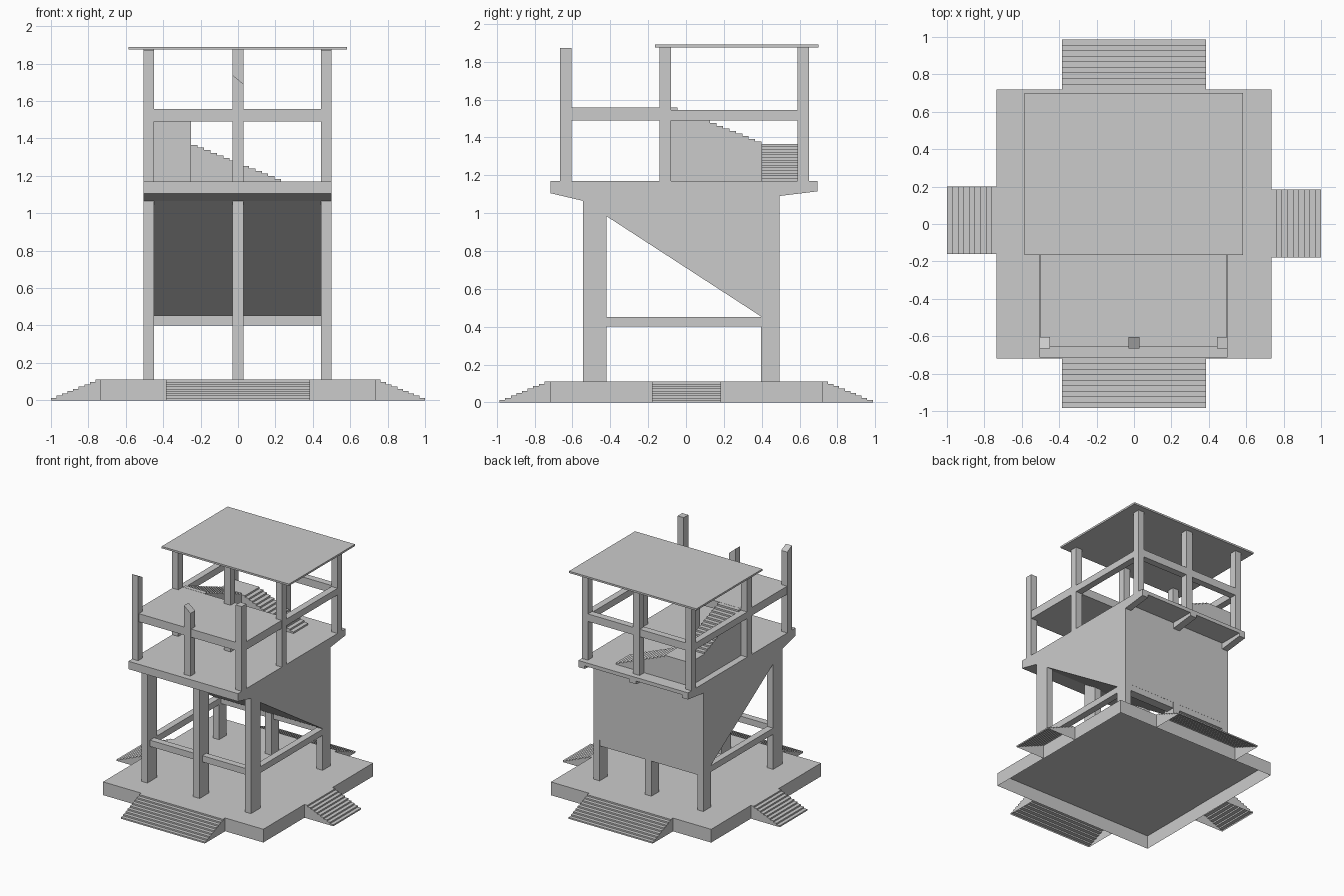
import bpy
import bmesh
from mathutils import Vector

cube = bpy.data.objects.get("Cube")
if cube:
    bpy.data.objects.remove(cube, do_unlink=True)

concrete = bpy.data.materials.new("concrete_grey")
concrete.use_nodes = True
GREY = (0.6, 0.6, 0.6, 1)
concrete.diffuse_color = GREY
concrete.node_tree.nodes["Principled BSDF"].inputs["Base Color"].default_value = GREY


def prism(name, profile, origin, along, width, open_bottom=False):
    """Extrude an (along, z) profile sideways, centred on the origin."""
    along = Vector(along)
    side = Vector((0, 0, 1)).cross(along) * width
    bm = bmesh.new()
    verts = [bm.verts.new(Vector(origin) + along * u + Vector((0, 0, z)) - side / 2)
             for u, z in profile]
    face = bm.faces.new(verts)
    grown = bmesh.ops.extrude_face_region(bm, geom=[face])["geom"]
    bmesh.ops.translate(bm, vec=side,
                        verts=[g for g in grown if isinstance(g, bmesh.types.BMVert)])
    bmesh.ops.recalc_face_normals(bm, faces=bm.faces[:])
    if open_bottom:
        under = [f for f in bm.faces if f.normal.z < -0.9]
        bmesh.ops.delete(bm, geom=under, context="FACES")
    mesh = bpy.data.meshes.new(name)
    bm.to_mesh(mesh)
    bm.free()
    mesh.materials.append(concrete)
    obj = bpy.data.objects.new(name, mesh)
    bpy.context.collection.objects.link(obj)
    return obj


def box(name, x, y, z, open_bottom=False):
    """Box from (min, max) ranges."""
    profile = [(x[0], z[0]), (x[1], z[0]), (x[1], z[1]), (x[0], z[1])]
    return prism(name, profile, (0, (y[0] + y[1]) / 2, 0), (1, 0, 0),
                 y[1] - y[0], open_bottom)


def stairs(name, start, along, run, base, low, high, width, steps, open_bottom=False):
    """Steps climbing in the given direction from low to high."""
    profile = [(0, base)]
    for i in range(steps):
        z = low + (high - low) * (i + 1) / steps
        profile += [(run * i / steps, z), (run * (i + 1) / steps, z)]
    profile.append((run, base))
    return prism(name, profile, start, along, width, open_bottom)


# Plinth, open underneath, with a flight of steps on each side
TOP = 0.11
box("plinth", (-0.735, 0.735), (-0.718, 0.72), (0, TOP), True)
for name, start, along, width in (
        ("front_steps", (0, -0.985, 0), (0, 1, 0), 0.77),
        ("back_steps", (0, 0.987, 0), (0, -1, 0), 0.77),
        ("right_steps", (-1, 0.02, 0), (1, 0, 0), 0.36),
        ("left_steps", (1, 0.003, 0), (-1, 0, 0), 0.365)):
    stairs(name, start, along, 0.267, 0, 0, TOP, width, 9, True)

# Columns, posts and deck brackets on three lines
DECK = 1.17
LINES = {"right": (-0.505, -0.45), "middle": (-0.03, 0.03), "left": (0.445, 0.5)}
for side, x in LINES.items():
    box(side + "_front_column", x, (-0.545, -0.42), (TOP, 1.08))
    box(side + "_back_column", x, (0.395, 0.495), (TOP, 0.46))
    box(side + "_centre_post", x, (-0.14, -0.08), (DECK, 1.876))
    box(side + "_back_post", x, (0.59, 0.65), (DECK, 1.876))
    prism(side + "_bracket", [(0.49, 1.09), (0.695, 1.115), (0.695, 1.15), (0.49, 1.15)],
          ((x[0] + x[1]) / 2, 0, 0), (0, 1, 0), x[1] - x[0])

# Deck and sloping body beneath it
body = [(-0.715, DECK), (0.695, DECK), (0.695, 1.14), (0.495, 1.14), (0.495, 0.45),
        (0.395, 0.455), (-0.545, 1.065), (-0.715, 1.105)]
prism("deck_and_body", body, (-0.0025, 0, 0), (0, 1, 0), 1.005)

# Lower tie beams
for side in ("right", "left"):
    box(side + "_tie_beam", LINES[side], (-0.43, 0.4), (0.4, 0.452))
SPAN = (-0.5, 0.495)
box("front_tie_beam", SPAN, (-0.51, -0.455), (0.4, 0.452))
box("back_tie_beam", SPAN, (0.42, 0.494), (0.4, 0.452))

# Front posts with uneven tops
box("left_front_post", LINES["left"], (-0.665, -0.605), (DECK, 1.872))
prism("right_front_post", [(-0.665, DECK), (-0.605, DECK), (-0.605, 1.84), (-0.665, 1.872)],
      (-0.4775, 0, 0), (0, 1, 0), 0.055)
prism("middle_front_post", [(-0.03, DECK), (0.03, DECK), (0.03, 1.69), (-0.03, 1.74)],
      (0, -0.635, 0), (1, 0, 0), 0.06)

# Upper platform and rails
box("upper_platform", (-0.503, 0.498), (-0.657, -0.082), (1.49, 1.557))
for side in ("right", "left"):
    box(side + "_rail", LINES[side], (-0.09, 0.6), (1.49, 1.545))
box("back_rail", SPAN, (0.592, 0.648), (1.49, 1.552))

# Turning stair from deck to upper platform
LANDING = 1.365
stairs("lower_flight", (0.23, 0.495, 0), (-1, 0, 0), 0.48, DECK, DECK, LANDING, 0.19, 14)
box("stair_landing", (-0.45, -0.25), (0.4, 0.59), (DECK, LANDING))
stairs("upper_flight", (-0.35, 0.4, 0), (0, -1, 0), 0.48, DECK, LANDING, 1.557, 0.2, 14)

# Flat roof
box("roof", (-0.585, 0.583), (-0.165, 0.7), (1.875, 1.89))
